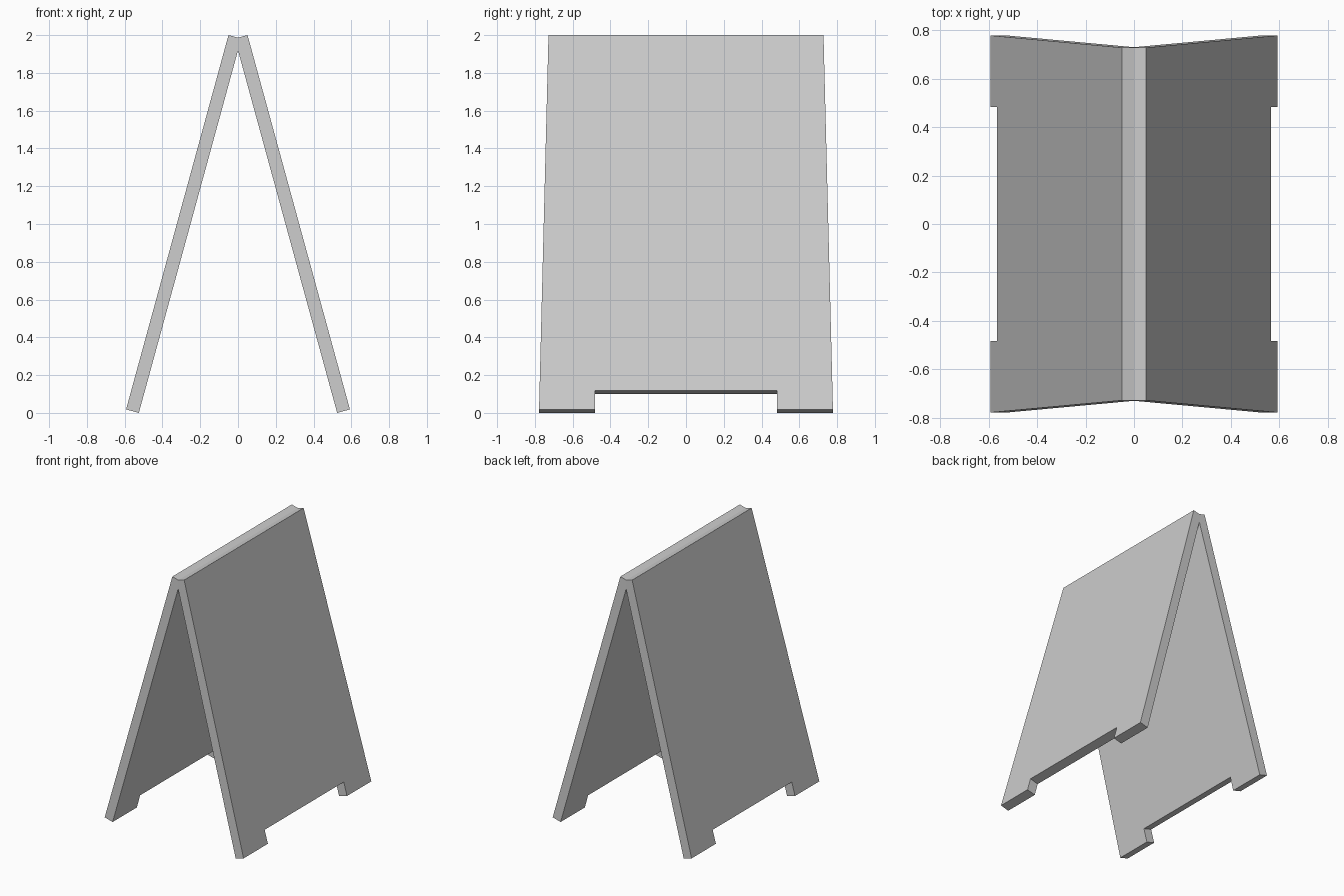
import bpy, bmesh
from math import sin, cos, radians
from mathutils import Vector

if "Cube" in bpy.data.objects:
    bpy.data.objects.remove(bpy.data.objects["Cube"])

TILT = radians(15.3)
LENGTH, THICK = 2.0545, 0.07
HALF_TOP, HALF_BOTTOM = 0.728, 0.778
NOTCH_HALF, NOTCH_HEIGHT = 0.482, 0.104
FOOT_X = 0.525

# Panel axes: up the slope, and outward through its thickness
up = Vector((-sin(TILT), 0, cos(TILT)))
out = Vector((cos(TILT), 0, sin(TILT)))

# Tapered panel outline (y, distance up the slope) with a notch between two feet
half = [(HALF_TOP, LENGTH), (HALF_BOTTOM, 0), (NOTCH_HALF, 0), (NOTCH_HALF, NOTCH_HEIGHT)]
outline = half + [(-y, s) for y, s in reversed(half)]

bm = bmesh.new()
verts = [bm.verts.new(Vector((FOOT_X, y, 0)) + up * s) for y, s in outline]
face = bm.faces.new(verts)
ext = bmesh.ops.extrude_face_region(bm, geom=[face])
moved = [v for v in ext["geom"] if isinstance(v, bmesh.types.BMVert)]
bmesh.ops.translate(bm, verts=moved, vec=out * THICK)
if face.is_valid and len(bm.faces) < len(outline) + 2:
    bm.faces.new(verts)

# Mitre the top at the centre plane
bmesh.ops.bisect_plane(bm, geom=bm.verts[:] + bm.edges[:] + bm.faces[:], dist=1e-5,
                       plane_co=(0, 0, 0), plane_no=(1, 0, 0), clear_inner=True)
# Close the back face if the extrusion dropped it, leaving the mitre open
loops = [e for e in bm.edges if e.is_boundary and not all(abs(v.co.x) < 1e-4 for v in e.verts)]
if loops:
    bmesh.ops.contextual_create(bm, geom=loops)
bmesh.ops.recalc_face_normals(bm, faces=bm.faces[:])
# The open shell needs its outer face pointing outward
outer = max(bm.faces, key=lambda f: f.calc_center_median().dot(out) if abs(f.normal.dot(out)) > 0.9 else -9)
if outer.normal.dot(out) < 0:
    bmesh.ops.reverse_faces(bm, faces=bm.faces[:])

mesh = bpy.data.meshes.new("sign_panels")
bm.to_mesh(mesh)
bm.free()
panels = bpy.data.objects.new("sign_panels", mesh)
bpy.context.collection.objects.link(panels)

# Second panel, welded along the ridge
mirror = panels.modifiers.new("Mirror", 'MIRROR')
mirror.use_axis[0] = True
mirror.merge_threshold = 0.001
